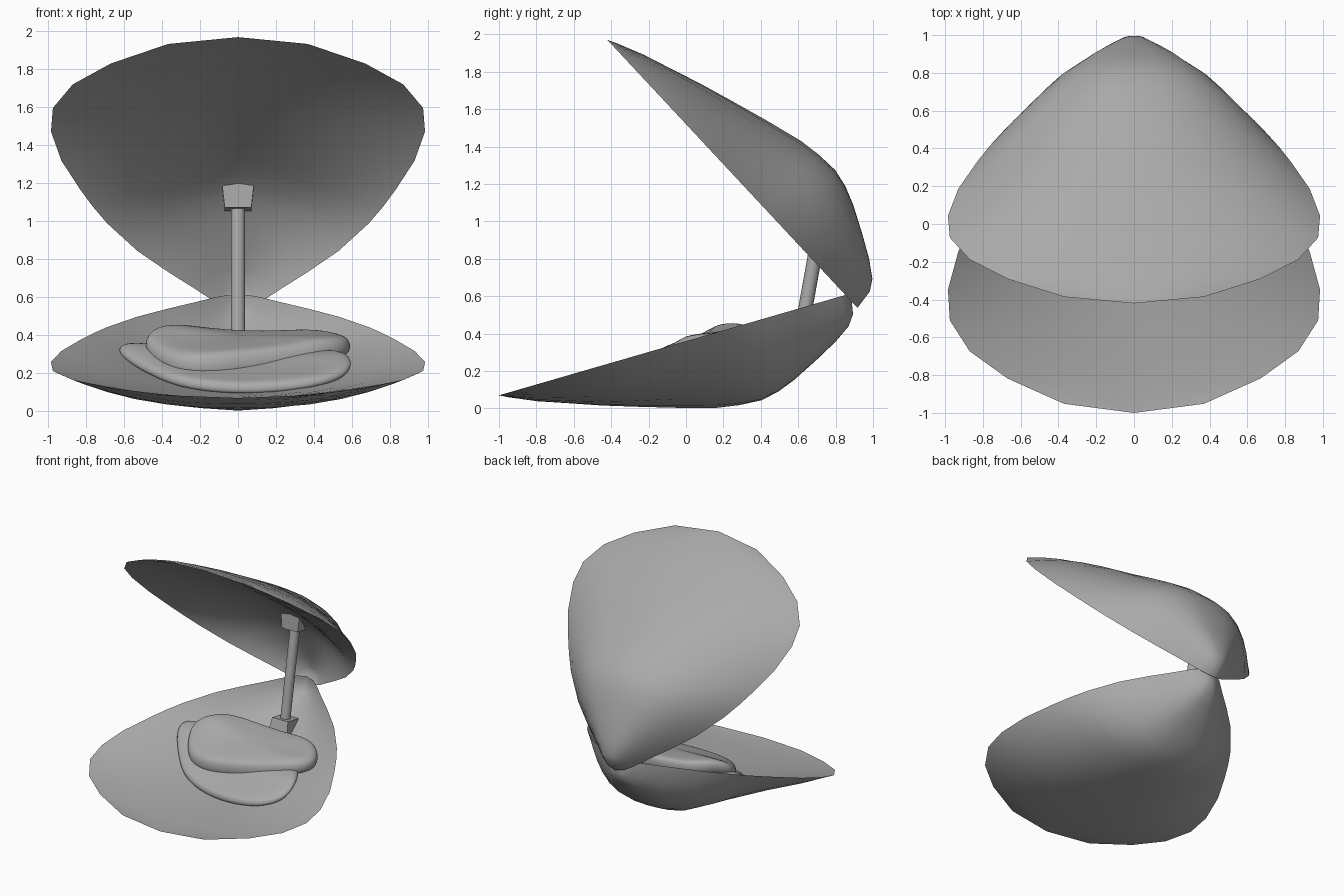
import bpy, bmesh, math
from mathutils import Vector, Matrix

if "Cube" in bpy.data.objects:
    bpy.data.objects.remove(bpy.data.objects["Cube"])

grey = bpy.data.materials.new("shell_grey")
grey.diffuse_color = (0.4, 0.4, 0.4, 1)
grey.use_nodes = True
grey.node_tree.nodes["Principled BSDF"].inputs["Base Color"].default_value = grey.diffuse_color


def make_object(name, bm, angle=50):
    bmesh.ops.remove_doubles(bm, verts=bm.verts, dist=0.0005)
    bmesh.ops.recalc_face_normals(bm, faces=bm.faces)
    mesh = bpy.data.meshes.new(name)
    bm.to_mesh(mesh)
    bm.free()
    mesh.materials.append(grey)
    ob = bpy.data.objects.new(name, mesh)
    bpy.context.collection.objects.link(ob)
    bpy.ops.object.select_all(action='DESELECT')
    bpy.context.view_layer.objects.active = ob
    ob.select_set(True)
    bpy.ops.object.shade_smooth_by_angle(angle=math.radians(angle))
    return ob


# Shell stations: distance from the lip, half width, depth, section fullness
STATIONS = [(0, 0, 0, 2.5), (.05, .37, .026, 2.5), (.19, .67, .088, 2.5),
            (.34, .87, .142, 2.5), (.51, .975, .204, 2.4),
            (.68, .985, .26, 2.2), (.89, .93, .327, 2.0),
            (1.1, .83, .388, 2.0), (1.22, .765, .408, 2.2),
            (1.34, .69, .416, 2.5), (1.44, .61, .397, 2.7),
            (1.54, .53, .36, 2.9), (1.69, .37, .288, 3),
            (1.81, .23, .225, 3), (1.9, .13, .165, 3), (1.94, .07, .11, 3),
            (1.96, 0, 0, 3)]


def shell(name, tip, along, outward):
    """One valve: outer dome and shallower inner dome sharing the rim."""
    bm = bmesh.new()
    tip, along, outward = Vector(tip), Vector(along), Vector(outward)
    n = 16
    for inner in (False, True):
        rows = []
        for t, w, d, p in STATIONS:
            row = []
            if inner:
                d, p = d * .66, p * .72
            for i in range(n + 1):
                u = math.sin((i / n - 0.5) * math.pi)
                co = tip + along * t + outward * (d * (1 - abs(u) ** p))
                row.append(bm.verts.new(co + Vector((w * u, 0, 0))))
            rows.append(row)
        for a, b in zip(rows, rows[1:]):
            for i in range(n):
                bm.faces.new((a[i], a[i + 1], b[i + 1], b[i]))
    return make_object(name, bm)


shell("lower_shell", (0, -1, .07), (0, .96, .278), (0, .278, -.96))
shell("upper_shell", (0, -.42, 1.97), (0, .682, -.731), (0, .731, .682))


# Soft body lobes: an outline closed by inset rings above and below
def lobe(name, outline, thick, flat):
    bm = bmesh.new()
    pts = [Vector(p) for p in outline]
    c = sum(pts, Vector()) / len(pts)
    rings = []
    for s, h in ((.85, -.5), (1.0, -.4), (1.02, .1), (.96, .45), (.75, .5)):
        ring = []
        for p in pts:
            q = c + (p - c) * s
            q.z = p.z + (c.z - p.z) * (1 - s) * flat + h * thick
            ring.append(bm.verts.new(q))
        rings.append(ring)
    m = len(pts)
    for a, b in zip(rings, rings[1:]):
        for i in range(m):
            bm.faces.new((a[i], a[(i + 1) % m], b[(i + 1) % m], b[i]))
    bm.faces.new(rings[0])
    bm.faces.new(rings[-1])
    ob = make_object(name, bm, 180)
    sub = ob.modifiers.new("smooth", 'SUBSURF')
    sub.levels = sub.render_levels = 2
    return ob


lobe("body_mantle", [(-.5, .12, .36), (-.45, 0, .3), (-.34, -.15, .245),
                     (-.15, -.19, .24), (.1, -.14, .265), (.3, -.08, .285),
                     (.47, -.03, .325), (.59, .07, .34), (.59, .2, .35),
                     (.45, .35, .385), (.2, .35, .365), (-.1, .36, .375),
                     (-.32, .33, .405), (-.43, .2, .41)], .13, 1)
lobe("body_flap", [(-.64, .15, .33), (-.57, .03, .27), (-.46, -.1, .21),
                   (-.32, -.24, .15), (-.08, -.33, .12), (.15, -.36, .12),
                   (.4, -.36, .145), (.56, -.27, .19), (.6, -.17, .25),
                   (.57, -.05, .3), (.45, .15, .29), (0, .27, .25),
                   (-.35, .28, .29), (-.58, .25, .34)], .075, .6)


# Muscle: round column with a flared square pad at each end
bottom, top = Vector((0, .6, .32)), Vector((0, .745, 1.13))
axis = (top - bottom).normalized()


def column(name, center, direction, r1, r2, depth, sides, turn=0):
    bm = bmesh.new()
    rot = direction.to_track_quat('Z', 'Y').to_matrix().to_4x4()
    bmesh.ops.create_cone(bm, cap_ends=True, segments=sides, radius1=r1,
                          radius2=r2, depth=depth,
                          matrix=Matrix.Translation(center) @ rot
                          @ Matrix.Rotation(turn, 4, 'Z'))
    return make_object(name, bm, 30 if sides == 4 else 50)


column("muscle_column", (bottom + top) / 2, axis, .038, .038,
       (top - bottom).length, 16)
r = math.sqrt(2)
for name, p, d, depth in (("lower_pad", bottom + axis * .005, -axis, .11),
                          ("upper_pad", top, axis, .14)):
    column(name, p, d, .07 * r, .086 * r, depth, 4, math.pi / 4)
